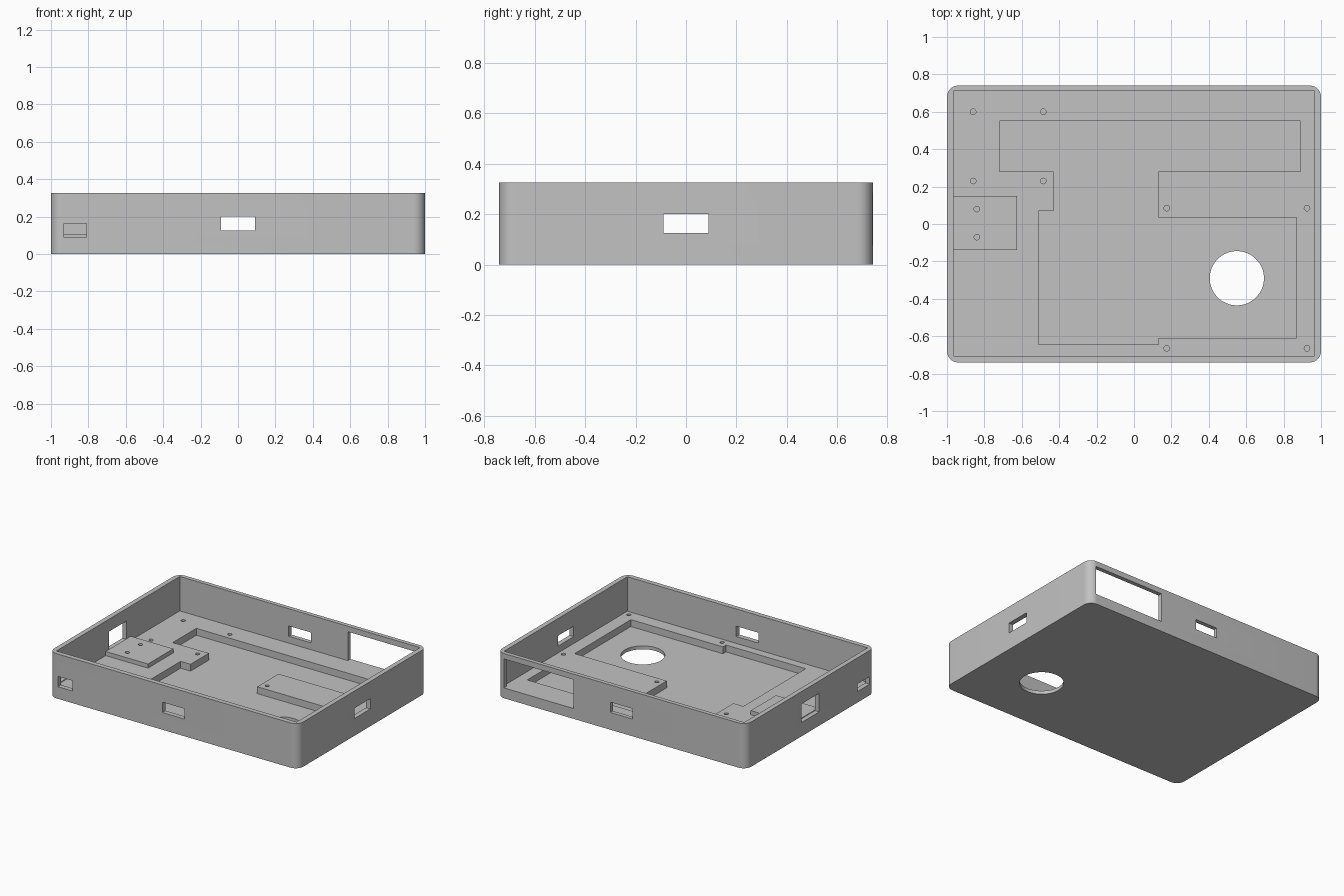
import bpy, bmesh, math

old = bpy.data.objects.get("Cube")
if old:
    bpy.data.objects.remove(old)

grey = bpy.data.materials.new("plain_grey")
grey.use_nodes = True
colour = (0.54, 0.54, 0.54, 1)
grey.diffuse_color = colour
grey.node_tree.nodes["Principled BSDF"].inputs["Base Color"].default_value = colour

W, D, H = 1.0, 0.74, 0.325          # half width, half depth, height
FLOOR, POCKET, PLATFORM = 0.075, 0.025, 0.105


def prism(name, outline, z0, z1):
    """Extrude a counter-clockwise outline from z0 to z1."""
    bm = bmesh.new()
    base = bm.faces.new([bm.verts.new((x, y, z0)) for x, y in outline])
    top = bmesh.ops.extrude_face_region(bm, geom=[base])["geom"]
    verts = [v for v in top if isinstance(v, bmesh.types.BMVert)]
    bmesh.ops.translate(bm, verts=verts, vec=(0, 0, z1 - z0))
    bmesh.ops.recalc_face_normals(bm, faces=bm.faces)
    mesh = bpy.data.meshes.new(name)
    bm.to_mesh(mesh)
    bm.free()
    mesh.materials.append(grey)
    obj = bpy.data.objects.new(name, mesh)
    bpy.context.collection.objects.link(obj)
    return obj


def rect(x0, x1, y0, y1):
    return [(x0, y0), (x1, y0), (x1, y1), (x0, y1)]


def circle(x, y, r, n):
    return [(x + r * math.cos(i * math.tau / n), y + r * math.sin(i * math.tau / n))
            for i in range(n)]


def rounded(hx, hy, r, n=10):
    pts = []
    for q, (sx, sy) in enumerate([(1, 1), (-1, 1), (-1, -1), (1, -1)]):
        for i in range(n + 1):
            a = (q + i / n) * math.pi / 2
            pts.append((sx * (hx - r) + r * math.cos(a), sy * (hy - r) + r * math.sin(a)))
    return pts


def cut(target, outline, z0, z1):
    cutter = prism("cutter", outline, z0, z1)
    cutter.hide_render = True
    mod = target.modifiers.new("cut", "BOOLEAN")
    mod.operation, mod.solver, mod.object = "DIFFERENCE", "EXACT", cutter
    bpy.context.view_layer.objects.active = target
    bpy.ops.object.modifier_apply(modifier=mod.name)
    bpy.data.objects.remove(cutter)


# Tray with rounded outer corners and a square-cornered cavity
tray = prism("case_tray", rounded(W, D, 0.06), 0, H)
cut(tray, rect(-0.965, 0.965, -0.705, 0.71), FLOOR, H + 0.1)

# Stepped pocket in the floor
cut(tray, [(-0.72, 0.28), (-0.43, 0.28), (-0.43, 0.07), (-0.51, 0.07),
           (-0.51, -0.645), (0.13, -0.645), (0.13, -0.61), (0.87, -0.61),
           (0.87, 0.035), (0.13, 0.035), (0.13, 0.28), (0.89, 0.28),
           (0.89, 0.55), (-0.72, 0.55)], POCKET, FLOOR + 0.05)

# Round opening through the floor
cut(tray, circle(0.55, -0.29, 0.145, 64), -0.1, FLOOR + 0.1)

# Wall openings: front, back, both ends
front, back = (-0.8, -0.67), (0.67, 0.8)
right, left = (-1.05, -0.93), (0.93, 1.05)
for xs, ys, z0, z1 in [
        ((-0.09, 0.09), front, 0.125, 0.2),
        ((-0.93, -0.81), front, 0.088, 0.163),
        ((-0.09, 0.09), back, 0.125, 0.2),
        ((0.385, 0.945), back, FLOOR, 0.285),
        (left, (-0.09, 0.09), 0.125, 0.2),
        (right, (-0.1, 0.1), 0.1, 0.235),
        (right, (-0.68, -0.54), 0.08, 0.135)]:
    cut(tray, rect(*xs, *ys), z0, z1)

# Blind screw holes in the floor
holes = [(x, y) for x in (-0.86, -0.485) for y in (0.23, 0.6)]
holes += [(x, y) for x in (0.175, 0.925) for y in (-0.665, 0.085)]
for x, y in holes:
    cut(tray, circle(x, y, 0.015, 16), 0.03, FLOOR + 0.05)

# Raised mounting platform with two screw holes
platform = prism("mounting_platform", rect(-0.966, -0.625, -0.14, 0.15), FLOOR - 0.005, PLATFORM)
for y in (-0.07, 0.08):
    cut(platform, circle(-0.84, y, 0.015, 16), FLOOR, PLATFORM + 0.05)

# Smooth the rounded corners, keep the edges sharp
for obj in (tray, platform):
    bpy.ops.object.select_all(action="DESELECT")
    obj.select_set(True)
    bpy.context.view_layer.objects.active = obj
    bpy.ops.object.shade_smooth_by_angle(angle=math.radians(30))
